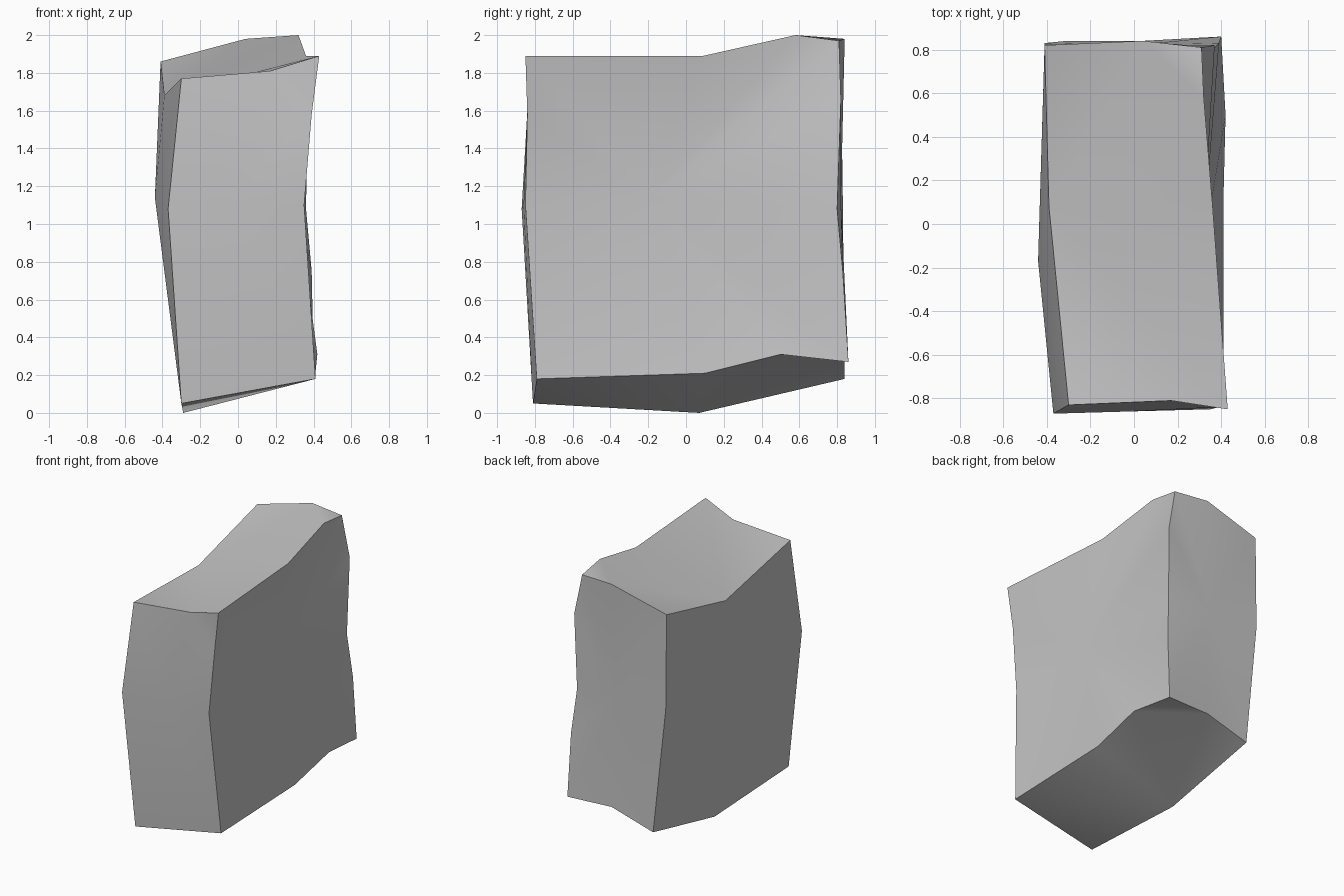
import bpy
import bmesh
import math

default_cube = bpy.data.objects.get("Cube")
if default_cube:
    bpy.data.objects.remove(default_cube, do_unlink=True)

# Plain grey stone
stone = bpy.data.materials.new("stone grey")
stone.use_nodes = True
grey = (0.55, 0.55, 0.55, 1)
stone.diffuse_color = grey
stone.node_tree.nodes["Principled BSDF"].inputs["Base Color"].default_value = grey

# Named corners and ridge points of the rough block
points = {
    # front edges
    "front_left_base": (-.3, -.81, .05), "front_right_base": (.41, -.79, .18),
    "front_left_waist": (-.37, -.87, 1.08), "front_right_waist": (.35, -.85, 1.1),
    "front_right_notch": (.39, -.84, 1.58), "front_notch_top": (.17, -.81, 1.81),
    "front_left_top": (-.3, -.83, 1.77), "front_right_top": (.43, -.85, 1.89),
    # edges running from front to back
    "left_base": (-.29, .07, 0), "left_base_step": (-.29, .33, .08),
    "right_base": (.41, .1, .21), "right_base_step": (.42, .5, .31),
    "left_top": (-.39, .08, 1.68), "right_top": (.36, .09, 1.89),
    "right_top_peak": (.32, .58, 2),
    # back edges
    "back_left_base": (-.31, .84, .18), "back_base": (.04, .84, .28),
    "back_right_base": (.4, .86, .27), "back_right_knee": (.39, .83, .75),
    "back_left_waist": (-.41, .83, 1.14), "back_right_waist": (.36, .8, 1.08),
    "back_right_shoulder": (.37, .82, 1.66), "back_left_top": (-.41, .82, 1.86),
    "back_top": (.04, .84, 1.98), "back_right_top": (.31, .81, 1.97),
    # middles of the sides
    "front_hub": (-.02, -.86, 1.1), "back_hub": (0, .82, 1.12),
    "left_hub": (-.44, -.17, 1.14), "right_hub": (.31, -.18, 1.14),
}

# Each side is a fan of facets from a hub point around an outline
sides = [
    ("front_hub", ["front_left_base", "front_right_base", "front_right_waist",
                   "front_right_notch", "front_notch_top", "front_left_top",
                   "front_left_waist"]),
    ("back_hub", ["back_right_base", "back_base", "back_left_base",
                  "back_left_waist", "back_left_top", "back_top",
                  "back_right_top", "back_right_shoulder", "back_right_waist",
                  "back_right_knee"]),
    ("left_hub", ["back_left_base", "left_base_step", "left_base",
                  "front_left_base", "front_left_waist", "front_left_top",
                  "left_top", "back_left_top", "back_left_waist"]),
    ("right_hub", ["front_right_base", "right_base", "right_base_step",
                   "back_right_base", "back_right_knee", "back_right_waist",
                   "back_right_shoulder", "back_right_top", "right_top_peak",
                   "right_top", "front_right_top", "front_right_notch",
                   "front_right_waist"]),
    ("left_top", ["front_left_top", "front_notch_top", "front_right_top",
                  "right_top", "right_top_peak", "back_top", "back_left_top"]),
    ("left_base", ["left_base_step", "back_left_base", "back_base",
                   "right_base_step", "right_base", "front_right_base",
                   "front_left_base"]),
]

# Chipped corners
chips = [
    ("front_notch_top", "front_right_notch", "front_right_top"),
    ("back_top", "right_top_peak", "back_right_top"),
    ("back_base", "back_right_base", "right_base_step"),
]

bm = bmesh.new()
verts = {name: bm.verts.new(place) for name, place in points.items()}


def fan(hub, outline):
    # a hub in the middle closes the loop; a hub on the edge leaves it open
    closed = hub.endswith("_hub")
    following = outline[1:] + (outline[:1] if closed else [])
    for a, b in zip(outline, following):
        bm.faces.new((verts[hub], verts[a], verts[b]))


for hub, outline in sides:
    fan(hub, outline)
for chip in chips:
    bm.faces.new([verts[name] for name in chip])
bmesh.ops.recalc_face_normals(bm, faces=bm.faces)

mesh = bpy.data.meshes.new("stone_block")
bm.to_mesh(mesh)
bm.free()
mesh.materials.append(stone)
block = bpy.data.objects.new("stone_block", mesh)
bpy.context.collection.objects.link(block)

# Soft shading over the facets, crisp main edges
bpy.ops.object.select_all(action="DESELECT")
block.select_set(True)
bpy.context.view_layer.objects.active = block
bpy.ops.object.shade_smooth_by_angle(angle=math.radians(30))
